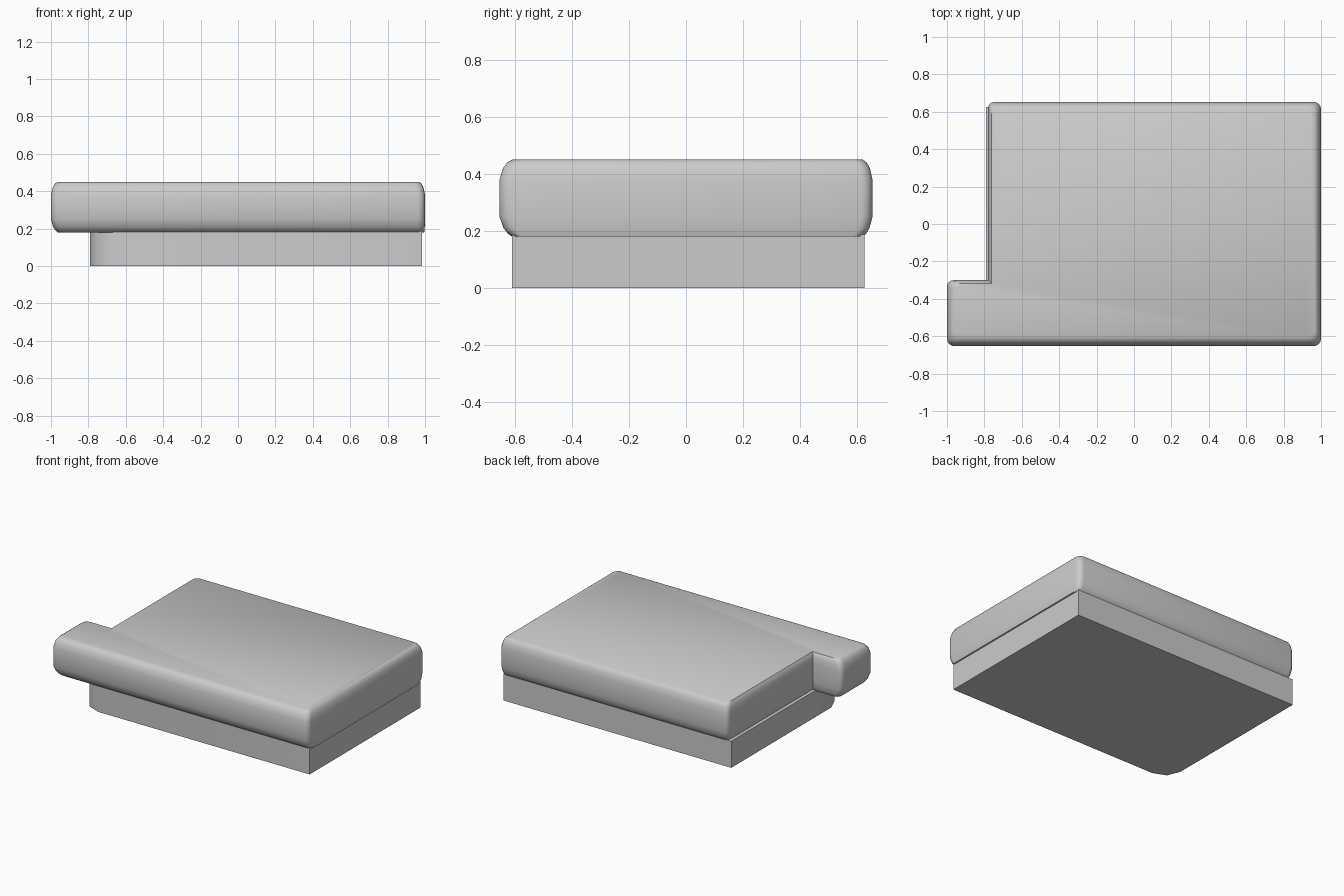
import bpy, bmesh, math
from mathutils import Vector

if "Cube" in bpy.data.objects:
    bpy.data.objects.remove(bpy.data.objects["Cube"])


def rounded(points, radii, segs):
    """Counter-clockwise right-angled outline with rounded corners."""
    out = []
    for i, (p, r) in enumerate(zip(points, radii)):
        p = Vector(p)
        if r == 0:
            out.append(p)
            continue
        a = (Vector(points[i - 1]) - p).normalized()
        b = (Vector(points[(i + 1) % len(points)]) - p).normalized()
        c = p + (a + b) * r
        for k in range(segs + 1):
            t = math.pi / 2 * k / segs
            out.append(c - b * r * math.cos(t) - a * r * math.sin(t))
    return out


def loft(name, rings, smooth):
    """Skin stacked (z, outline) rings and cap both ends."""
    bm = bmesh.new()
    vs = [[bm.verts.new((p.x, p.y, z)) for p in pts] for z, pts in rings]
    n = len(vs[0])
    for lo, hi in zip(vs, vs[1:]):
        for i in range(n):
            j = (i + 1) % n
            bm.faces.new((lo[i], lo[j], hi[j], hi[i]))
    bm.faces.new(vs[0][::-1])
    bm.faces.new(vs[-1])
    me = bpy.data.meshes.new(name)
    bm.to_mesh(me)
    bm.free()
    ob = bpy.data.objects.new(name, me)
    bpy.context.collection.objects.link(ob)
    bpy.ops.object.select_all(action='DESELECT')
    ob.select_set(True)
    bpy.context.view_layer.objects.active = ob
    bpy.ops.object.shade_smooth_by_angle(angle=math.radians(smooth))
    return ob


# Plinth with one rounded front-left corner
base = rounded([(-0.79, -0.61), (0.985, -0.61), (0.985, 0.625), (-0.79, 0.625)],
               [0.125, 0, 0, 0], 2)
loft("seat_base", [(0, base), (0.187, base)], 50)

# L-shaped cushion: padded edges, inset per side as the height changes
levels = [(0.18, 0.045), (0.19, 0.03), (0.21, 0.014), (0.25, 0),
          (0.38, 0), (0.42, 0.012), (0.44, 0.027), (0.45, 0.045)]
rings = []
for z, t in levels:
    top = z > 0.3
    front, back = t, t * 0.75
    left = t * 0.8
    right = t * (0.7 if top else 0.1)
    notch = t * 0.4
    x0, x1 = -1 + left, 1 - right
    y0, y1 = -0.653 + front, 0.653 - back
    nx, ny = -0.78 + notch, -0.30 - notch
    pts = [(x0, y0), (x1, y0), (x1, y1), (nx, y1), (nx, ny), (x0, ny)]
    rings.append((z, rounded(pts, [0.04, 0.04, 0.04, 0.035, 0, 0.035], 4)))
loft("seat_cushion", rings, 40)
